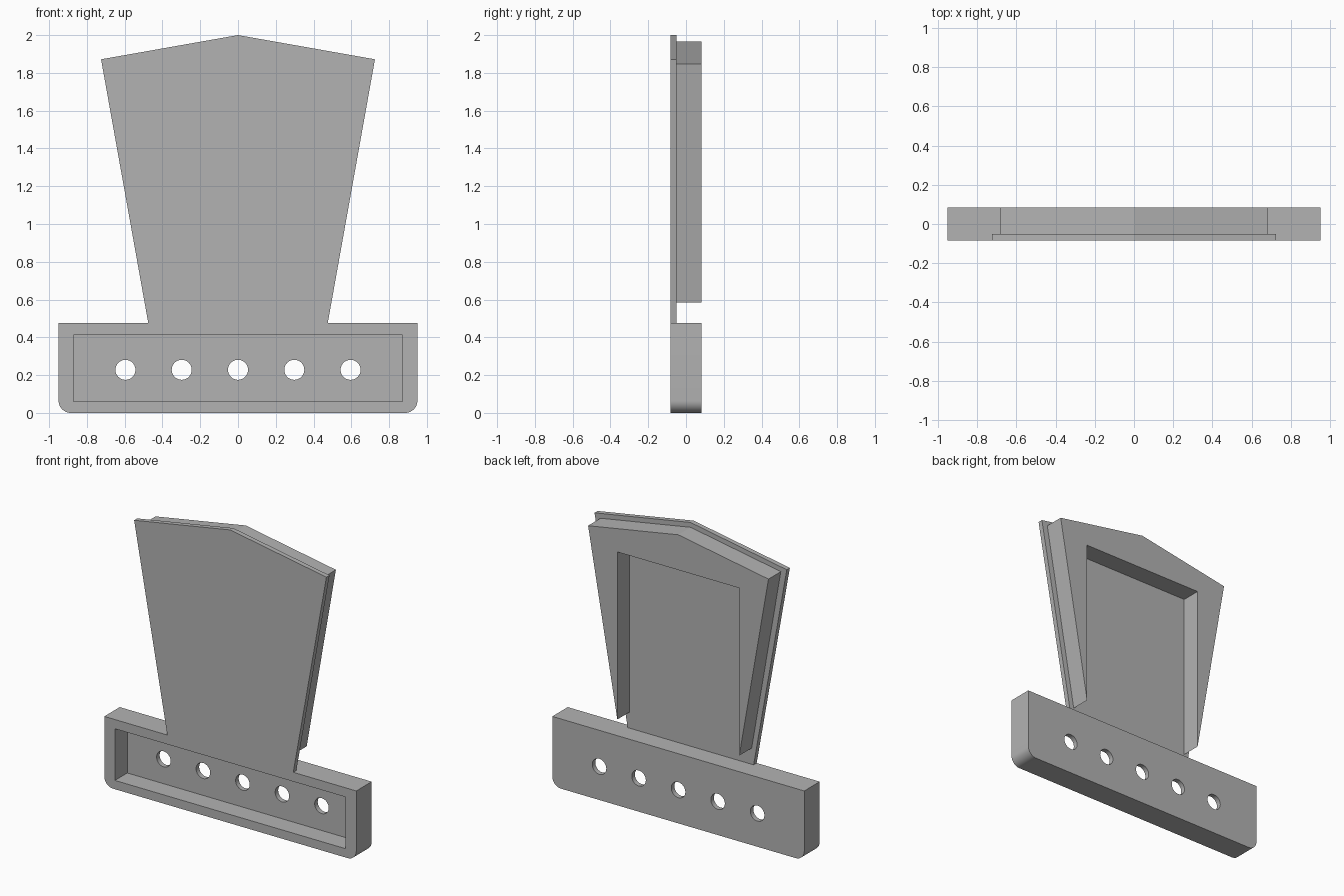
import bpy
import bmesh
import math

old = bpy.data.objects.get("Cube")
if old:
    bpy.data.objects.remove(old, do_unlink=True)

FRONT, BACK = -0.083, 0.083
SKIN = 0.033          # thickness of the face panel and the base's back wall

grey = bpy.data.materials.new("plain grey")
grey.use_nodes = True
colour = (0.45, 0.45, 0.45, 1)
grey.diffuse_color = colour
grey.node_tree.nodes["Principled BSDF"].inputs["Base Color"].default_value = colour


def slab(name, outline, y0, y1):
    """Extrude an x-z outline from y0 to y1."""
    bm = bmesh.new()
    face = bm.faces.new([bm.verts.new((x, y0, z)) for x, z in outline])
    moved = bmesh.ops.extrude_face_region(bm, geom=[face])["geom"]
    verts = [v for v in moved if isinstance(v, bmesh.types.BMVert)]
    bmesh.ops.translate(bm, vec=(0, y1 - y0, 0), verts=verts)
    bmesh.ops.recalc_face_normals(bm, faces=bm.faces)
    mesh = bpy.data.meshes.new(name)
    bm.to_mesh(mesh)
    bm.free()
    mesh.materials.append(grey)
    obj = bpy.data.objects.new(name, mesh)
    bpy.context.collection.objects.link(obj)
    return obj


def arc(cx, cz, r, start, end, steps):
    angles = [math.radians(start + (end - start) * i / steps) for i in range(steps + 1)]
    return [(cx + r * math.cos(a), cz + r * math.sin(a)) for a in angles]


def mirrored(half):
    """Close a right-hand outline with its reflection."""
    return half + [(-x, z) for x, z in reversed(half) if x > 0]


def cut(obj, cutter):
    cutter.hide_render = True
    mod = obj.modifiers.new("cut", "BOOLEAN")
    mod.operation = "DIFFERENCE"
    mod.solver = "EXACT"
    mod.object = cutter
    bpy.context.view_layer.objects.active = obj
    bpy.ops.object.modifier_apply(modifier=mod.name)
    bpy.data.objects.remove(cutter, do_unlink=True)


# Base tray: rounded lower corners, front recess, row of through holes
R = 0.065
base = slab("base_tray", mirrored(arc(0.95 - R, R, R, -90, 0, 10) + [(0.95, 0.475)]),
            FRONT, BACK)
cut(base, slab("recess_cutter", mirrored([(0.87, 0.06), (0.87, 0.412)]),
               FRONT - 0.1, BACK - SKIN))
for i in range(-2, 3):
    ring = arc(0.298 * i, 0.228, 0.053, 0, 360, 32)[:-1]
    cut(base, slab("hole_cutter", ring, 0, BACK + 0.1))

# Flared face panel with a peaked top
panel = slab("face_panel", mirrored([(0.475, 0.475), (0.725, 1.872), (0, 2.0)]),
             FRONT, FRONT + SKIN)

# Rear frame: peaked top and two legs tapering to an edge at the bottom
frame = slab("rear_frame",
             mirrored([(0.46, 1.727), (0.46, 0.585), (0.68, 1.847), (0, 1.967)]),
             FRONT + SKIN, BACK)

# Smooth only the rounded surfaces
bpy.ops.object.select_all(action="DESELECT")
base.select_set(True)
bpy.context.view_layer.objects.active = base
bpy.ops.object.shade_smooth_by_angle(angle=math.radians(30))
